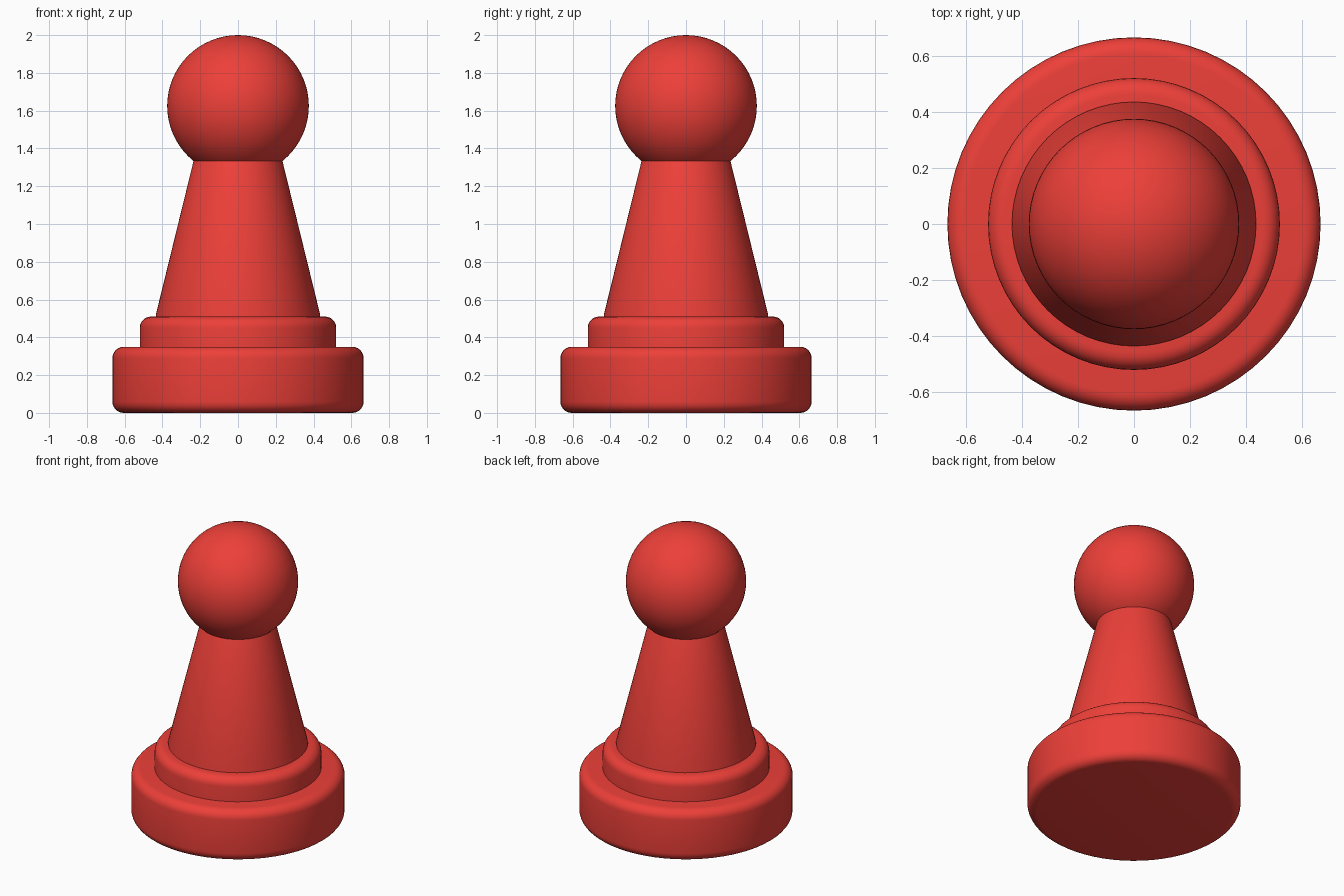
import bpy, bmesh, math

if "Cube" in bpy.data.objects:
    bpy.data.objects.remove(bpy.data.objects["Cube"])

SEGMENTS = 64

red = bpy.data.materials.new("red")
red.diffuse_color = (0.85, 0.05, 0.04, 1)
red.use_nodes = True
red.node_tree.nodes["Principled BSDF"].inputs["Base Color"].default_value = red.diffuse_color


def finish(obj, angle=35):
    obj.data.materials.append(red)
    bpy.ops.object.select_all(action='DESELECT')
    obj.select_set(True)
    bpy.context.view_layer.objects.active = obj
    bpy.ops.object.shade_smooth_by_angle(angle=math.radians(angle))


def lathe(name, profile):
    """Closed solid from (radius, z) points, listed bottom to top."""
    bm = bmesh.new()
    rings = []
    for r, z in profile:
        rings.append([bm.verts.new((r * math.cos(2 * math.pi * i / SEGMENTS),
                                    r * math.sin(2 * math.pi * i / SEGMENTS), z))
                      for i in range(SEGMENTS)])
    for low, high in zip(rings, rings[1:]):
        for i in range(SEGMENTS):
            j = (i + 1) % SEGMENTS
            bm.faces.new((low[i], low[j], high[j], high[i]))
    bm.faces.new(rings[0][::-1])
    bm.faces.new(rings[-1])
    mesh = bpy.data.meshes.new(name)
    bm.to_mesh(mesh)
    bm.free()
    obj = bpy.data.objects.new(name, mesh)
    bpy.context.collection.objects.link(obj)
    finish(obj)


def fillet(radius, z, size, start, steps=6):
    """Quarter-circle rim around centre (radius - size, z)."""
    return [(radius - size + size * math.cos(a), z + size * math.sin(a))
            for a in (math.radians(start + 90 * i / steps) for i in range(steps + 1))]


# Wide base disc, rounded at both rims
lathe("base", fillet(0.665, 0.06, 0.06, -90) + fillet(0.665, 0.29, 0.06, 0))

# Smaller step, rounded on top
lathe("collar", [(0.52, 0.30)] + fillet(0.52, 0.45, 0.06, 0))

# Tapered body, running up into the head
lathe("body", [(0.435, 0.48), (0.435, 0.52), (0.235, 1.335), (0.20, 1.40)])

# Ball head
bpy.ops.mesh.primitive_uv_sphere_add(segments=SEGMENTS, ring_count=32,
                                     radius=0.375, location=(0, 0, 1.625))
head = bpy.context.object
head.name = "head"
finish(head)
